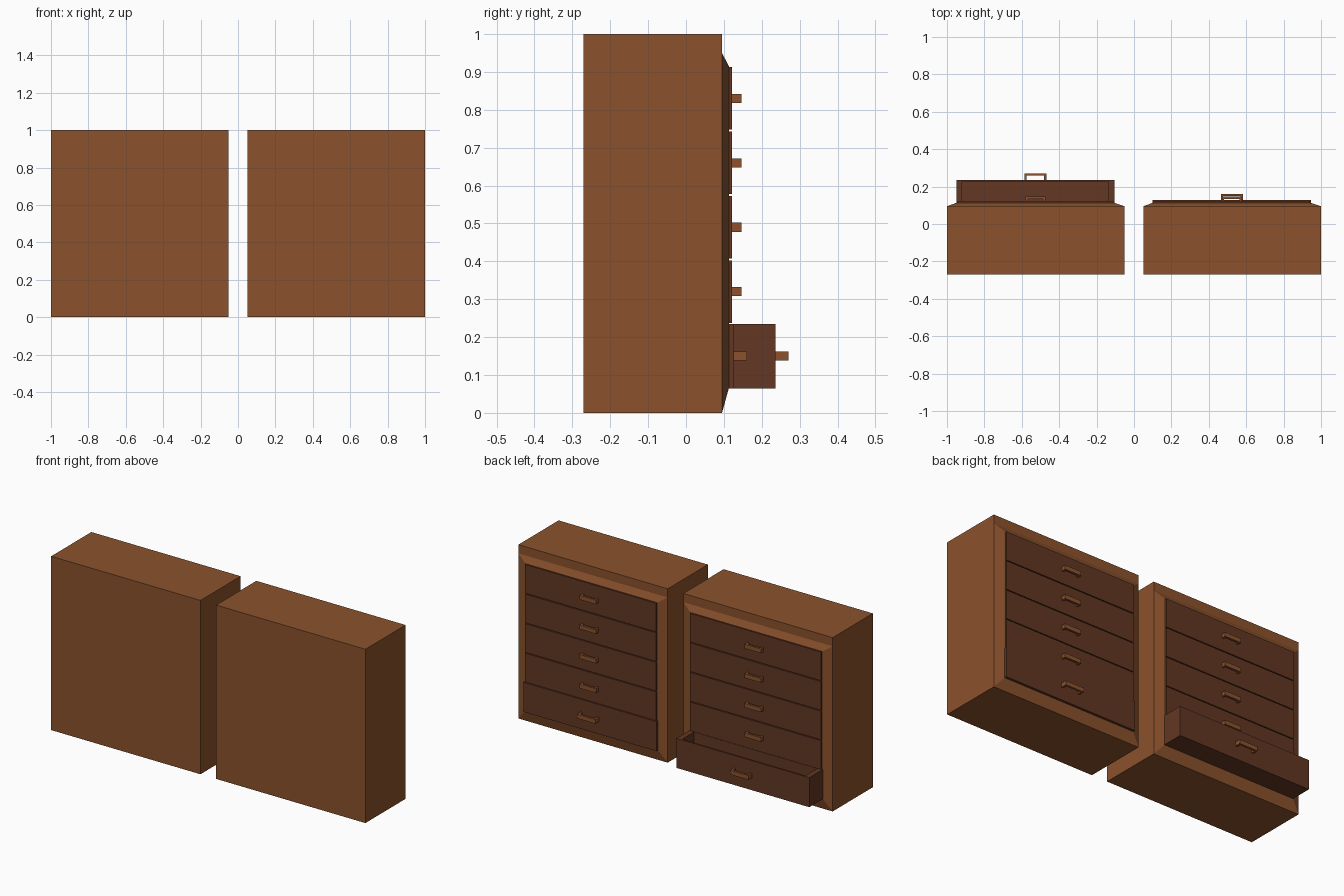
import bpy
import bmesh
from mathutils import Vector

if "Cube" in bpy.data.objects:
    bpy.data.objects.remove(bpy.data.objects["Cube"], do_unlink=True)


def material(name, rgb):
    mat = bpy.data.materials.new(name)
    mat.use_nodes = True
    mat.diffuse_color = (*rgb, 1)
    mat.node_tree.nodes["Principled BSDF"].inputs["Base Color"].default_value = (*rgb, 1)
    return mat


wood = material("warm wood", (0.258, 0.084, 0.025))
dark_wood = material("dark drawer wood", (0.122, 0.038, 0.017))


def finish(bm, name, mat):
    bmesh.ops.recalc_face_normals(bm, faces=bm.faces)
    mesh = bpy.data.meshes.new(name)
    bm.to_mesh(mesh)
    bm.free()
    mesh.materials.append(mat)
    obj = bpy.data.objects.new(name, mesh)
    bpy.context.collection.objects.link(obj)
    return obj


def add_box(bm, low, high):
    low, high = Vector(low), Vector(high)
    verts = bmesh.ops.create_cube(bm, size=1)["verts"]
    for v in verts:
        v.co = (low + high) / 2 + v.co * (high - low)


def front_face(bm):
    """Lowest of the faces pointing to the drawer side."""
    faces = [f for f in bm.faces if f.normal.y > 0.9]
    return min(faces, key=lambda f: f.calc_center_median().z)


def extrude_to(bm, face, low, high, y):
    """Extrude a rectangular face so that it ends on a new rectangle."""
    mid = face.calc_center_median()
    result = bmesh.ops.extrude_face_region(bm, geom=[face])["geom"]
    if face.is_valid:
        bmesh.ops.delete(bm, geom=[face], context="FACES_ONLY")
    for v in [g for g in result if isinstance(g, bmesh.types.BMVert)]:
        v.co = (low[0] if v.co.x < mid.x else high[0], y,
                low[1] if v.co.z < mid.z else high[1])


BACK, FACE, FRAME, FRONT = -0.27, 0.095, 0.113, 0.122
WIDTH, BOTTOM, PITCH = 0.95, 0.065, 0.17


# Cabinet with a bevelled frame raised around the drawers
def cabinet(side, x):
    bm = bmesh.new()
    add_box(bm, (x, BACK, 0), (x + WIDTH, FACE, 1))
    bmesh.ops.bisect_plane(bm, geom=bm.verts[:] + bm.edges[:] + bm.faces[:],
                           plane_co=(0, 0, 0.95), plane_no=(0, 0, 1))
    bm.normal_update()
    extrude_to(bm, front_face(bm), (x + 0.05, BOTTOM),
               (x + 0.895, BOTTOM + 5 * PITCH), FRAME)
    finish(bm, side + "_cabinet", wood)


# U-shaped pull: two posts and a bar
def handle(name, x, y, z, width, reach):
    bm = bmesh.new()
    half, bar, h = width / 2, 0.012, 0.012
    for s in (-1, 1):
        a, b = sorted((s * half, s * (half - bar)))
        add_box(bm, (x + a, y - 0.002, z - h), (x + b, y + reach - bar, z + h))
    add_box(bm, (x - half, y + reach - bar, z - h), (x + half, y + reach, z + h))
    finish(bm, name, wood)


def closed_drawer(name, x, z, y, gap):
    bm = bmesh.new()
    add_box(bm, (x + 0.05 + gap, FRAME - 0.01, z + gap / 2),
            (x + 0.895 - gap, y, z + PITCH - gap / 2))
    finish(bm, name, dark_wood)


# Pulled-out drawer: floor, two sides, back and front panel
def open_drawer(name, x, z, y):
    bm = bmesh.new()
    x0, x1, y0, top = x + 0.05, x + 0.895, FRAME - 0.01, z + PITCH
    side, panel = 0.03, 0.01
    add_box(bm, (x0, y0, z), (x1, y, z + panel))
    for a in (x0, x1 - side):
        add_box(bm, (a, y0, z + panel), (a + side, y - panel, top))
    add_box(bm, (x0 + side, y0, z + panel), (x1 - side, FRONT - 0.002, top))
    add_box(bm, (x0, y - panel, z + panel), (x1, y, top))
    finish(bm, name, dark_wood)


for side, x in (("right", -1), ("left", 0.05)):
    cabinet(side, x)
    for row in range(5):
        z = BOTTOM + row * PITCH
        name = f"{side}_drawer_{row + 1}"
        y, reach, width = FRONT, 0.025, 0.105
        if row == 0:
            y, reach, width = (0.236 if side == "right" else 0.127), 0.034, 0.118
        if row == 0 and side == "right":
            open_drawer(name, x, z, y)
        else:
            closed_drawer(name, x, z, y, 0.0 if row == 0 else 0.005)
        handle(name + "_handle", x + 0.473, y, z + PITCH / 2, width, reach)
